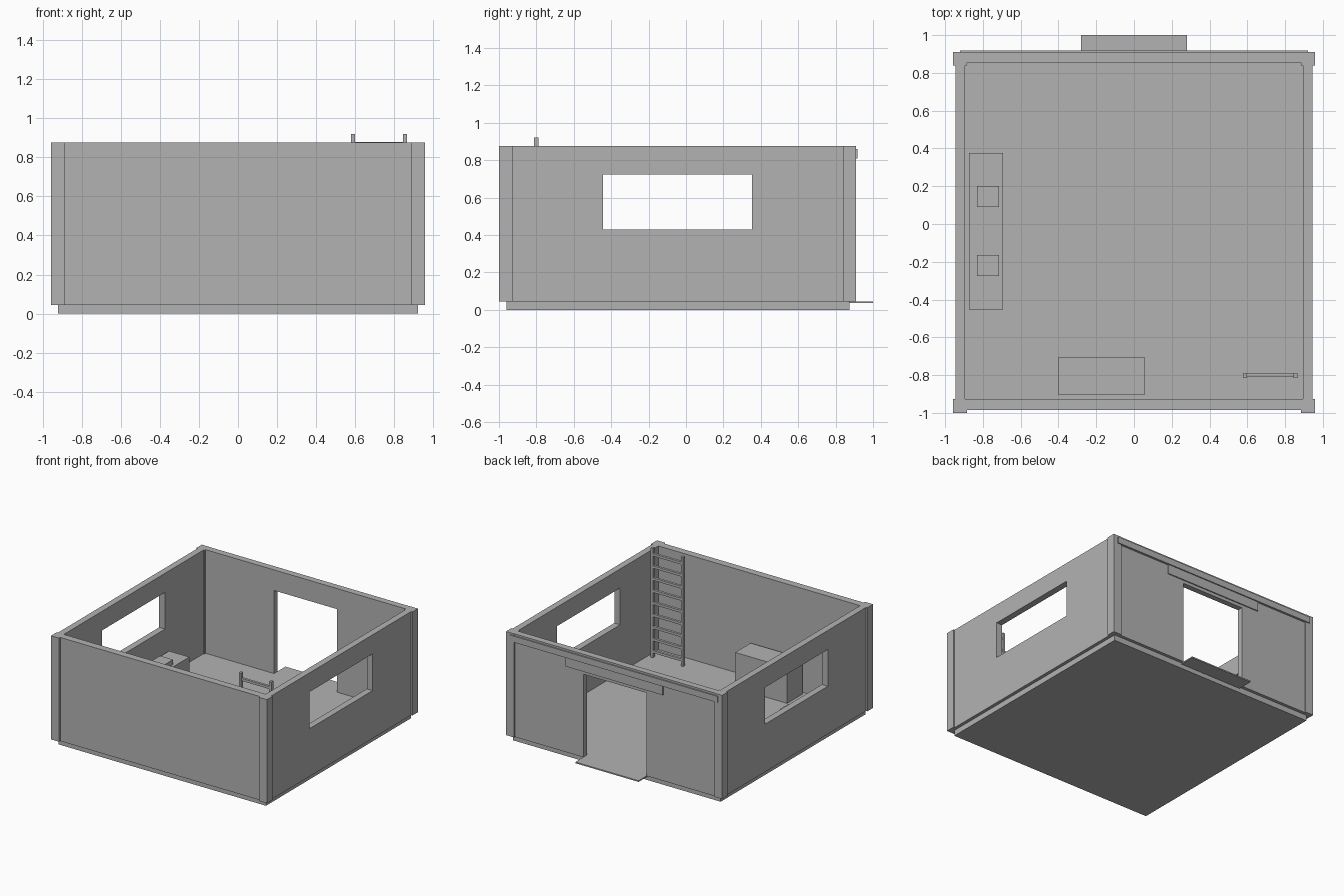
import bpy

cube = bpy.data.objects.get("Cube")
if cube:
    bpy.data.objects.remove(cube, do_unlink=True)

# One flat grey for everything
grey = bpy.data.materials.new("plain grey")
grey.use_nodes = True
colour = (0.45, 0.45, 0.45, 1)
grey.diffuse_color = colour
grey.node_tree.nodes["Principled BSDF"].inputs["Base Color"].default_value = colour


def box(name, x, y, z):
    """Box spanning the given (low, high) range on each axis."""
    bpy.ops.mesh.primitive_cube_add(size=1)
    obj = bpy.context.object
    obj.name = name
    for v in obj.data.vertices:
        v.co = [r[0] if c < 0 else r[1] for c, r in zip(v.co, (x, y, z))]
    obj.data.materials.append(grey)
    return obj


def cut(target, name, x, y, z):
    """Subtract a box from the target."""
    cutter = box(name, x, y, z)
    mod = target.modifiers.new(name, 'BOOLEAN')
    mod.operation = 'DIFFERENCE'
    mod.solver = 'EXACT'
    mod.object = cutter
    bpy.context.view_layer.objects.active = target
    bpy.ops.object.modifier_apply(modifier=name)
    bpy.data.objects.remove(cutter, do_unlink=True)


FLOOR, TOP = 0.045, 0.875

# Floor slab and doorstep
box("floor_slab", (-0.92, 0.92), (-0.96, 0.875), (0, FLOOR))
box("doorstep", (-0.28, 0.28), (0.86, 1.0), (0.035, FLOOR))

# Walls with two side windows and a rear doorway
walls = box("walls", (-0.946, 0.946), (-0.985, 0.9), (FLOOR, TOP))
cut(walls, "room_cutter", (-0.894, 0.894), (-0.927, 0.855), (-0.1, 1))
cut(walls, "window_cutter", (-1.2, 1.2), (-0.444, 0.353), (0.428, 0.722))
cut(walls, "door_cutter", (-0.28, 0.28), (0.7, 1.2), (-0.1, 0.71))

# Corner posts
for side, sx in (("right", -1), ("left", 1)):
    x = sorted((sx * 0.885, sx * 0.957))
    box("front_post_" + side, x, (-1.0, -0.927), (FLOOR, TOP))
    box("back_post_" + side, x, (0.84, 0.91), (FLOOR, TOP))

# Rail along the back wall and the panel above the door
box("back_rail", (-0.92, 0.92), (0.89, 0.918), (0.81, 0.86))
box("back_wall_cap", (-0.89, 0.89), (0.855, 0.908), (0.86, TOP))
box("door_panel", (-0.43, 0.43), (0.89, 0.909), (0.735, 0.82))

# Bench with two small blocks, and a counter
box("bench", (-0.873, -0.693), (-0.452, 0.375), (FLOOR, 0.25))
for i, y in enumerate((-0.22, 0.145)):
    box(f"bench_block_{i + 1}", (-0.83, -0.716), (y - 0.055, y + 0.055), (0.25, 0.29))
box("counter", (-0.402, 0.058), (-0.902, -0.706), (FLOOR, 0.33))

# Ladder
for side, x in (("right", 0.578), ("left", 0.845)):
    box("ladder_rail_" + side, (x, x + 0.02), (-0.814, -0.788), (FLOOR, 0.92))
for i in range(9):
    z = 0.868 - i * 0.097
    box(f"ladder_rung_{i + 1}", (0.59, 0.85), (-0.811, -0.791), (z - 0.01, z + 0.01))
